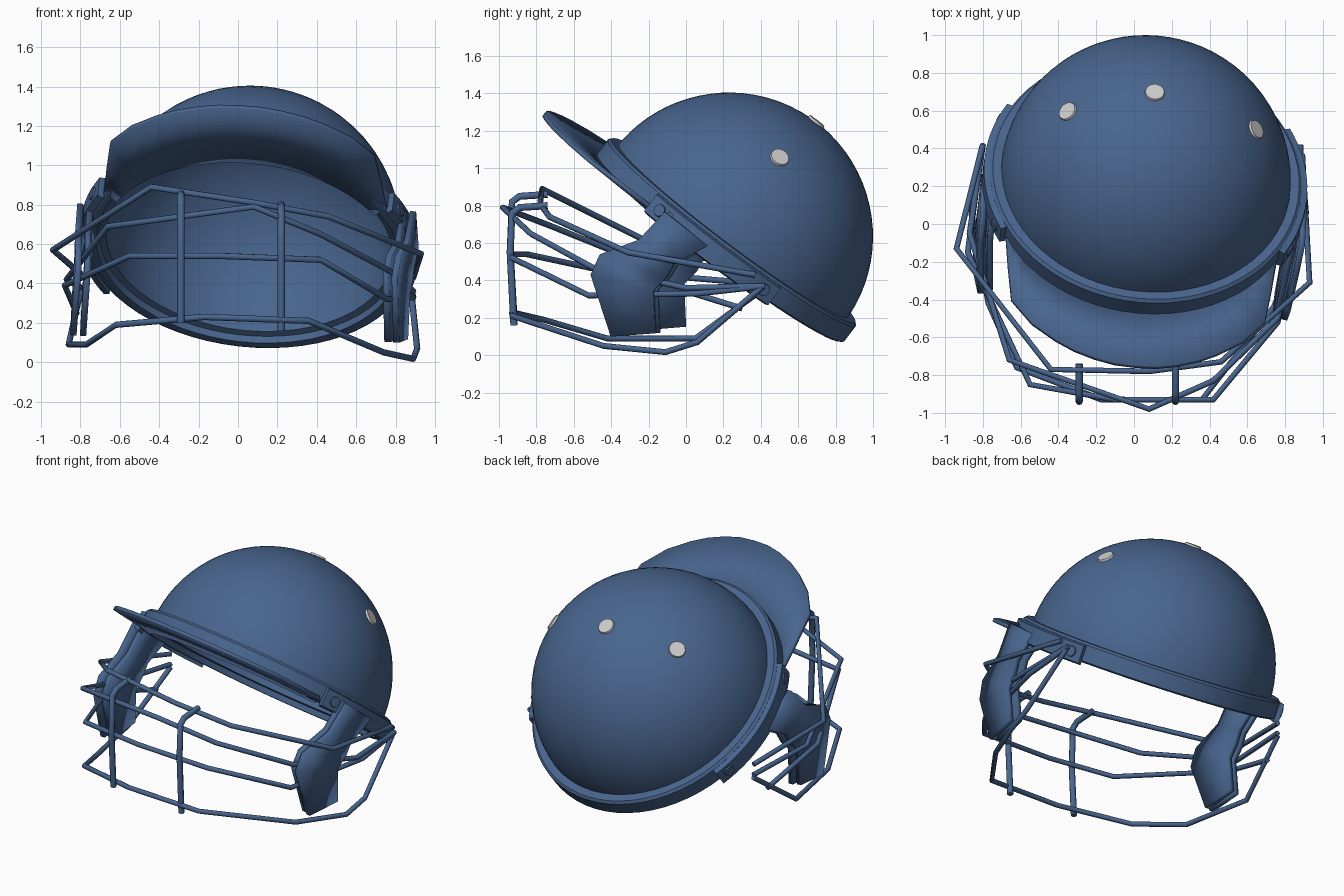
import bpy, bmesh
from math import sin, cos, radians, pi
from mathutils import Matrix, Vector

if "Cube" in bpy.data.objects:
    bpy.data.objects.remove(bpy.data.objects["Cube"])

C = Vector((0.06, 0.23, 0.635))          # centre of the dome
R = 0.77
HEAD = Matrix.Translation(C) @ Matrix.Rotation(radians(3), 4, 'Y') @ Matrix.Rotation(radians(-5), 4, 'Z')
SHELL = HEAD @ Matrix.Rotation(radians(-37), 4, 'X')


def material(name, col):
    m = bpy.data.materials.new(name)
    m.diffuse_color = col
    m.use_nodes = True
    m.node_tree.nodes["Principled BSDF"].inputs["Base Color"].default_value = m.diffuse_color
    return m


BLUE = material("navy", (0.065, 0.13, 0.27, 1))
GREY = material("vent_grey", (0.75, 0.75, 0.76, 1))


def finish(name, bm, matrix, mat=BLUE, thick=0, angle=35):
    bmesh.ops.remove_doubles(bm, verts=bm.verts, dist=1e-5)
    bmesh.ops.recalc_face_normals(bm, faces=bm.faces)
    me = bpy.data.meshes.new(name)
    bm.to_mesh(me)
    bm.free()
    ob = bpy.data.objects.new(name, me)
    bpy.context.collection.objects.link(ob)
    ob.matrix_world = matrix
    me.materials.append(mat)
    if thick:
        s = ob.modifiers.new("thickness", 'SOLIDIFY')
        s.thickness, s.offset = thick, 0
    bpy.ops.object.select_all(action='DESELECT')
    ob.select_set(True)
    bpy.context.view_layer.objects.active = ob
    bpy.ops.object.shade_smooth_by_angle(angle=radians(angle))
    return ob


def revolve(name, profile, a0=0, a1=360, n=64):
    """Sweep a closed (radius, height) profile round the shell axis."""
    bm = bmesh.new()
    full = a1 - a0 == 360
    rings = []
    for i in range(n + 1):
        a = radians(a0 + (a1 - a0) * i / n)
        rings.append([bm.verts.new((r * cos(a), r * sin(a), z)) for r, z in profile])
    k = len(profile)
    for p, q in zip(rings, rings[1:]):
        for j in range(k):
            bm.faces.new((p[j], q[j], q[(j + 1) % k], p[(j + 1) % k]))
    if not full:
        bm.faces.new(rings[0])
        bm.faces.new(rings[-1])
    bmesh.ops.remove_doubles(bm, verts=bm.verts, dist=1e-5)
    bmesh.ops.dissolve_degenerate(bm, edges=bm.edges, dist=1e-5)
    return finish(name, bm, SHELL)


def strip(name, edge_a, edge_b, matrix, thick, angle=35):
    """Plate made of quads between two edges."""
    bm = bmesh.new()
    a = [bm.verts.new(p) for p in edge_a]
    b = [bm.verts.new(p) for p in edge_b]
    for i in range(len(a) - 1):
        bm.faces.new((a[i], a[i + 1], b[i + 1], b[i]))
    return finish(name, bm, matrix, thick=thick, angle=angle)


def disc(name, radius, depth, matrix, mat):
    bm = bmesh.new()
    bmesh.ops.create_cone(bm, cap_ends=True, segments=24, radius1=radius,
                          radius2=radius * 0.9, depth=depth)
    return finish(name, bm, matrix, mat)


def wire(name, pts, radius):
    cu = bpy.data.curves.new(name, 'CURVE')
    cu.dimensions = '3D'
    cu.bevel_depth, cu.bevel_resolution, cu.use_fill_caps = radius, 2, True
    sp = cu.splines.new('POLY')
    sp.points.add(len(pts) - 1)
    for p, co in zip(sp.points, pts):
        p.co = (*co, 1)
    ob = bpy.data.objects.new(name, cu)
    bpy.context.collection.objects.link(ob)
    cu.materials.append(BLUE)


# Dome shell and its rim band
arc = [i * pi / 40 for i in range(21)]
revolve("dome", [(R * cos(t), R * sin(t)) for t in arc] +
        [((R - 0.04) * cos(t), (R - 0.04) * sin(t)) for t in reversed(arc)])
revolve("rim_band", [(0.73, 0.0), (0.765, 0.04), (0.815, 0.04), (0.83, 0.025),
                     (0.83, -0.075), (0.815, -0.085), (0.775, -0.085), (0.765, -0.05), (0.73, -0.045)])

# Peak: a thin plate under the rim, outer edge against the rim arc
half = [(0.72, -0.40), (0.70, -0.61), (0.675, -0.82), (0.56, -0.965), (0.43, -1.06),
        (0.33, -1.115), (0.22, -1.155), (0.11, -1.18), (0, -1.185)]
outline = half + [(-u, v) for u, v in reversed(half[:-1])]
n = len(outline) - 1
outer = [(u, v, -0.06 - 0.01 * sin(pi * i / n)) for i, (u, v) in enumerate(outline)]
inner = [(0.75 * cos(radians(29 + 122 * i / n)), -0.75 * sin(radians(29 + 122 * i / n)), -0.085)
         for i in range(n + 1)]
strip("peak", outer, inner, SHELL, 0.024)

# Side fittings, mirrored left and right
front = [(-0.11, 0.77), (-0.25, 0.62), (-0.46, 0.54), (-0.51, 0.43), (-0.40, 0.10)]
back = [(0.12, 0.59), (-0.06, 0.49), (-0.10, 0.42), (-0.17, 0.35), (-0.16, 0.12)]


def flap_edge(pts, side, x0, dy):
    drop = 0.0 if side > 0 else 0.05
    out = []
    for y, z in pts:
        yl, zl = y + 0.07 - C.y + dy, z + 0.04 - drop - C.z
        out.append((side * (x0 - 0.16 * max(0, -yl - 0.15) ** 2), yl, zl))
    return out


for side, label in ((1, "right"), (-1, "left")):
    mid = 0 if side > 0 else 180
    revolve("temple_plate_" + label,
            [(0.825, 0.025), (0.86, 0.015), (0.86, -0.095), (0.825, -0.105)], mid - 29, mid + 29, 16)
    for a in (-24, 24):
        at = Matrix.Rotation(radians(mid + a), 4, 'Z') @ Matrix.Translation((0.862, 0, -0.04))
        disc("bolt_" + label, 0.035, 0.012, SHELL @ at @ Matrix.Rotation(pi / 2, 4, 'Y'), BLUE)
    for layer, x0, dy in (("outer", 0.85, 0.0), ("inner", 0.80, 0.02)):
        strip("ear_flap_%s_%s" % (layer, label), flap_edge(front, side, x0, dy),
              flap_edge(back, side, x0, dy), HEAD, 0.032, 20)

# Round vents, nearly flush with the dome
for x, y in ((-0.35, 0.595), (0.11, 0.695), (0.645, 0.50)):
    dx, dy = x - C.x, y - C.y
    d = Vector((dx, dy, (R * R - dx * dx - dy * dy) ** 0.5)).normalized()
    disc("vent", 0.055, 0.02, Matrix.Translation(C + d * R) @
         d.to_track_quat('Z', 'Y').to_matrix().to_4x4(), GREY)

# Face guard: four bent bars
wire("guard_bar_top", [(-0.80, 0.42, 0.45), (-0.94, -0.13, 0.57), (-0.44, -0.77, 0.89), (0.08, -0.78, 0.81),
                       (0.46, -0.73, 0.74), (0.93, -0.31, 0.55), (0.89, 0.37, 0.43)], 0.016)
wire("guard_bar_upper", [(-0.80, 0.42, 0.38), (-0.87, -0.05, 0.42), (-0.66, -0.72, 0.69), (0.08, -0.98, 0.79),
                         (0.42, -0.83, 0.65), (0.76, -0.5, 0.47), (0.89, 0.0, 0.36), (0.88, 0.42, 0.37)], 0.016)
wire("guard_bar_middle", [(-0.82, 0.30, 0.25), (-0.88, -0.15, 0.39), (-0.55, -0.85, 0.54), (-0.1, -0.93, 0.54),
                          (0.42, -0.93, 0.52), (0.76, -0.52, 0.32), (0.89, 0.06, 0.33), (0.88, 0.42, 0.37)], 0.016)
wire("guard_bar_lower", [(-0.80, 0.42, 0.36), (-0.86, 0.05, 0.09), (-0.77, -0.42, 0.09), (-0.62, -0.76, 0.19),
                         (-0.17, -0.93, 0.23), (0.36, -0.93, 0.21), (0.74, -0.44, 0.05), (0.89, -0.11, 0.017),
                         (0.91, 0.06, 0.07), (0.88, 0.40, 0.36)], 0.016)

# Upright posts hooked back over the top bar
for x, top, low in ((-0.29, 0.86, 0.20), (0.22, 0.80, 0.16)):
    wire("guard_post", [(x, -0.92, low), (x, -0.94, 0.55), (x, -0.93, top - 0.04),
                        (x, -0.89, top - 0.01), (x, -0.74, top)], 0.019)
